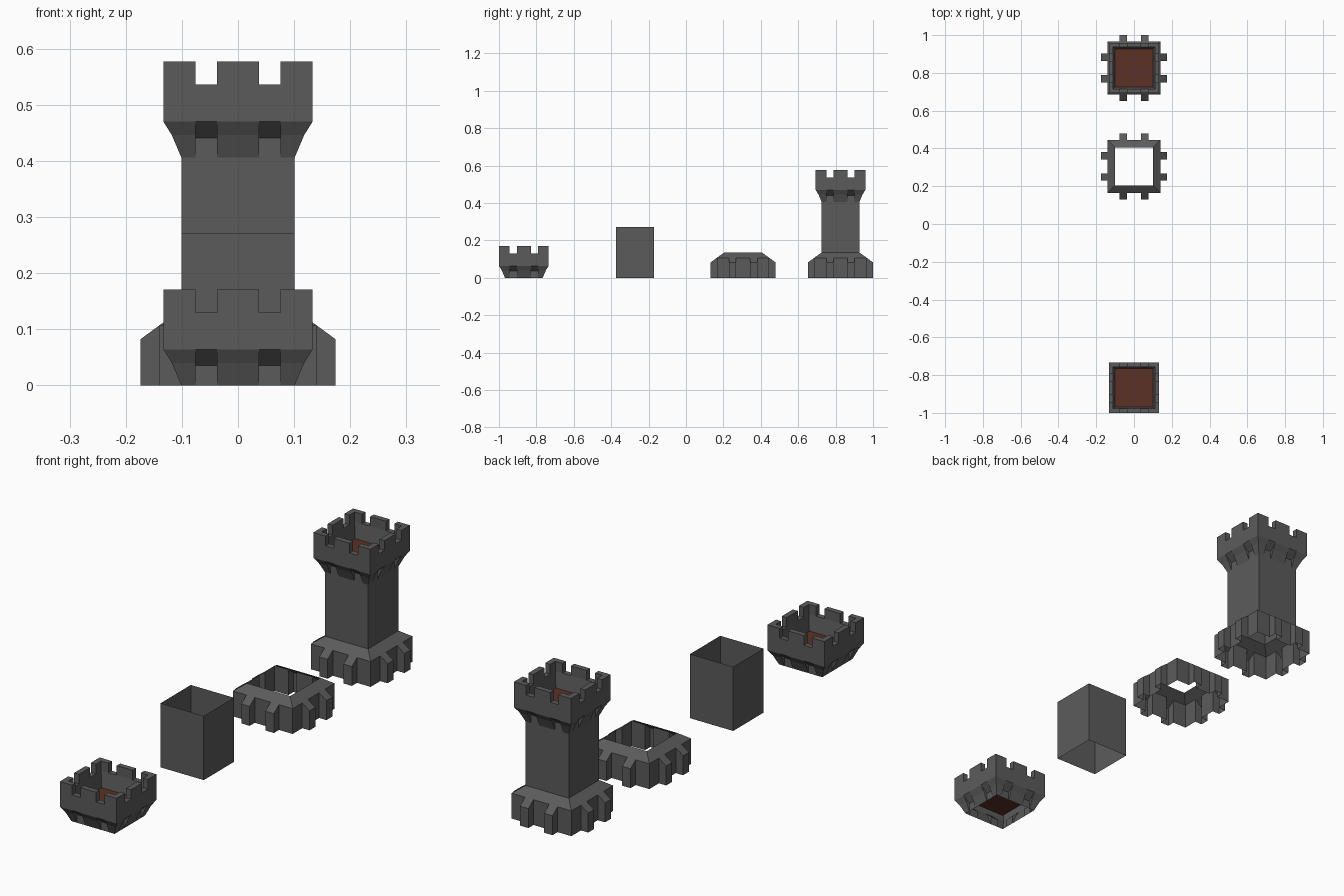
import bpy
import bmesh
from math import pi
from mathutils import Matrix

cube = bpy.data.objects.get("Cube")
if cube:
    bpy.data.objects.remove(cube)


def material(name, rgb):
    m = bpy.data.materials.new(name)
    m.use_nodes = True
    m.diffuse_color = (*rgb, 1)
    bsdf = m.node_tree.nodes["Principled BSDF"]
    bsdf.inputs["Base Color"].default_value = (*rgb, 1)
    bsdf.inputs["Roughness"].default_value = 0.9
    return m


STONE = material("dark stone", (0.105, 0.105, 0.105))
WOOD = material("brown floor", (0.105, 0.03, 0.019))

WALL = 0.101          # half width of the shaft
WALL_H = 0.271
BASE_H = 0.135
DECK = 0.064          # floor height inside the crown
RIM = 0.11            # inner half width of the parapet
OUT = 0.133           # outer half width of the parapet
SILL, TOP = 0.13, 0.171
NOTCHES = (-0.076, -0.037, 0.037, 0.076)


def finish(name, bm, mat, y, z):
    bmesh.ops.remove_doubles(bm, verts=bm.verts, dist=1e-5)
    mesh = bpy.data.meshes.new(name)
    bm.to_mesh(mesh)
    bm.free()
    mesh.materials.append(mat)
    ob = bpy.data.objects.new(name, mesh)
    ob.location = (0, y, z)
    bpy.context.collection.objects.link(ob)


def square_ring(name, y, z, plain, notch=None, jambs=(), projecting=False):
    """Mitred four-sided shell; (depth, height) profiles alternate along each side."""
    bm = bmesh.new()
    cuts = NOTCHES if notch else ()
    for k in range(4):
        turn = Matrix.Rotation(k * pi / 2, 3, "Z")

        def face(points):
            bm.faces.new([bm.verts.new(turn @ Matrix.Translation((x, -d, h)).translation)
                          for x, d, h in points])

        # strips along the side, mitred at the corners
        for i in range(len(cuts) + 1):
            prof = notch if i % 2 else plain
            for (d0, h0), (d1, h1) in zip(prof, prof[1:]):
                l0, l1 = (cuts[i - 1],) * 2 if i else (-d0, -d1)
                r0, r1 = (cuts[i],) * 2 if i < len(cuts) else (d0, d1)
                face([(l0, d0, h0), (r0, d0, h0), (r1, d1, h1), (l1, d1, h1)])
        # side walls of the notches or buttresses
        for i, x in enumerate(cuts):
            for poly in jambs:
                faces_left = (i % 2 == 0) == projecting
                face([(x, d, h) for d, h in (poly if faces_left else poly[::-1])])
    finish(name, bm, STONE, y, z)


def crown(prefix, y, z):
    lower = [(WALL, 0), (0.118, 0.04), (OUT, DECK)]
    plain = lower + [(OUT, TOP), (RIM, TOP), (RIM, SILL), (WALL, DECK)]
    notch = [(WALL, 0), (WALL, 0.035), (OUT, DECK), (OUT, SILL), (RIM, SILL), (WALL, DECK)]
    jambs = [lower + [(WALL, 0.035)],
             [(RIM, SILL), (OUT, SILL), (OUT, TOP), (RIM, TOP)]]
    square_ring(prefix + "_battlement", y, z, plain, notch, jambs)
    bm = bmesh.new()
    bmesh.ops.create_grid(bm, x_segments=1, y_segments=1, size=WALL)
    finish(prefix + "_floor", bm, WOOD, y, z + DECK)


def shaft(name, y, z):
    square_ring(name, y, z, [(WALL, 0), (WALL, WALL_H)])


def base(name, y, z):
    body, eave = 0.14, 0.107
    plain = [(body, 0), (body, eave), (WALL, BASE_H)]
    buttress = [(0.174, 0), (0.174, 0.082), (body, eave)]
    square_ring(name, y, z, plain, buttress + [(WALL, BASE_H)],
                [[(body, 0)] + buttress], projecting=True)


# separate pieces in a row
crown("loose", -0.867, 0)
shaft("loose_shaft", -0.272, 0)
base("loose_base", 0.305, 0)

# assembled tower
base("tower_base", 0.826, 0)
shaft("tower_shaft", 0.826, BASE_H)
crown("tower", 0.826, BASE_H + WALL_H)
